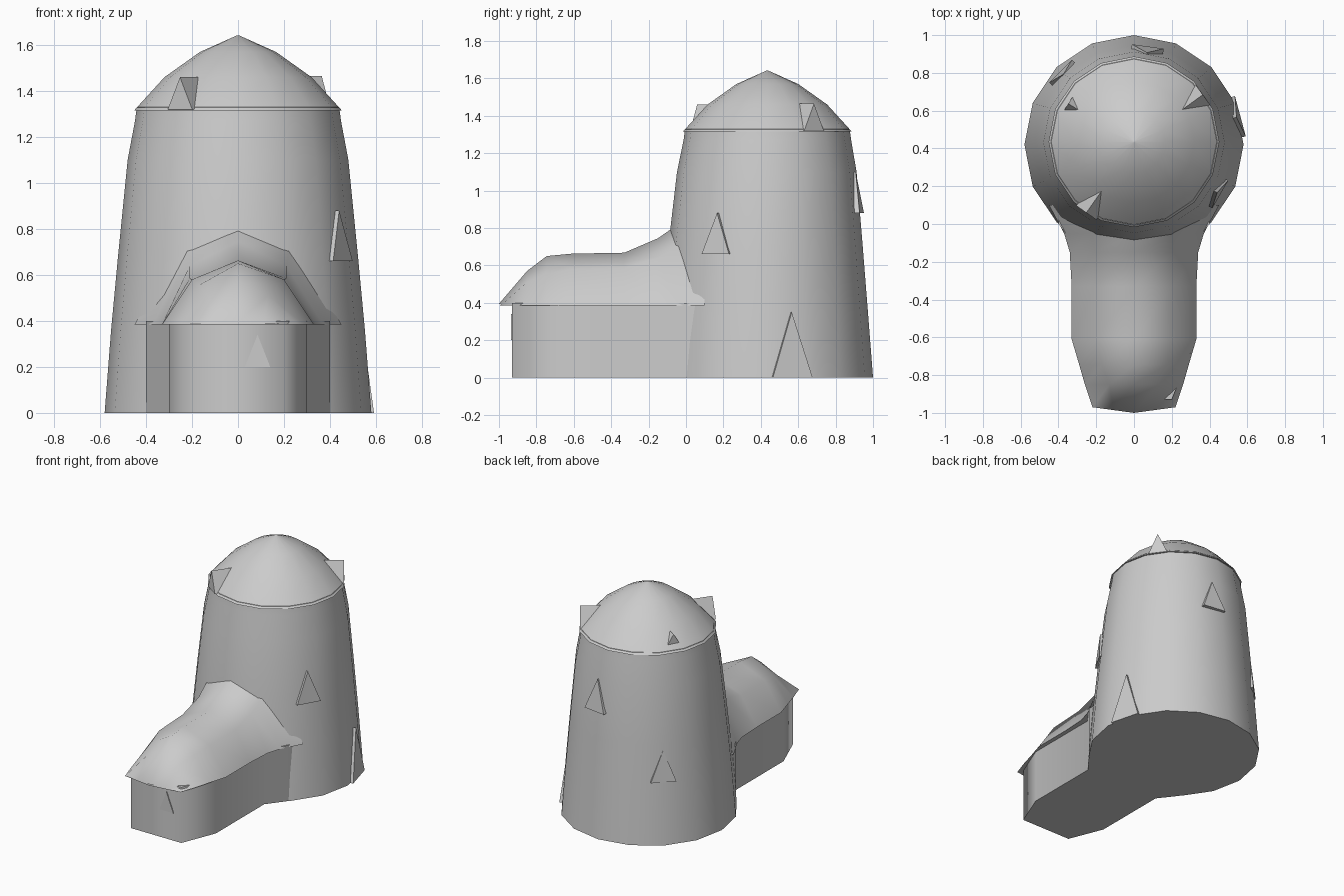
import bpy, bmesh
from math import sin, cos, pi, radians
from mathutils import Vector

cube = bpy.data.objects.get("Cube")
if cube:
    bpy.data.objects.remove(cube, do_unlink=True)

stone = bpy.data.materials.new("light_grey")
stone.use_nodes = True
stone.diffuse_color = (0.6, 0.6, 0.6, 1)
stone.node_tree.nodes["Principled BSDF"].inputs["Base Color"].default_value = (0.6, 0.6, 0.6, 1)

SIDES = 16
AXIS_Y = 0.42


def finish(name, bm, angle):
    """Turn a bmesh into a grey object with smooth shading below the angle."""
    bmesh.ops.remove_doubles(bm, verts=bm.verts, dist=0.0005)
    bmesh.ops.recalc_face_normals(bm, faces=bm.faces)
    mesh = bpy.data.meshes.new(name)
    bm.to_mesh(mesh)
    bm.free()
    mesh.materials.append(stone)
    obj = bpy.data.objects.new(name, mesh)
    bpy.context.collection.objects.link(obj)
    bpy.ops.object.select_all(action='DESELECT')
    obj.select_set(True)
    bpy.context.view_layer.objects.active = obj
    bpy.ops.object.shade_smooth_by_angle(angle=radians(angle))
    return obj


def loft(name, rings, angle=50):
    """Skin closed rings of equal length and cap both ends."""
    bm = bmesh.new()
    loops = [[bm.verts.new(p) for p in ring] for ring in rings]
    n = len(loops[0])
    for a, b in zip(loops, loops[1:]):
        for i in range(n):
            j = (i + 1) % n
            bm.faces.new((a[i], a[j], b[j], b[i]))
    bm.faces.new(loops[0])
    bm.faces.new(loops[-1])
    return finish(name, bm, angle)


def circle(r, z, cy):
    return [(r * cos(2 * pi * i / SIDES), cy + r * sin(2 * pi * i / SIDES), z)
            for i in range(SIDES)]


def around(deg, r, side, z):
    """Point on the tower: angle, radius, sideways offset, height."""
    a = radians(deg)
    out, along = Vector((cos(a), sin(a), 0)), Vector((-sin(a), cos(a), 0))
    return Vector((0, AXIS_Y, z)) + out * r + along * side


def triangle_plate(name, deg, z0, z1, half, r0, r1, depth=0.06):
    """Triangular opening set on the tower wall, leaning with it."""
    rings = [[around(deg, r0 - d, -half, z0), around(deg, r0 - d, half, z0),
              around(deg, r1 - d, 0, z1)] for d in (0, depth)]
    return loft(name, rings, 30)


# Tower wall, tapering towards the eaves
loft("tower_wall", [circle(r, z, cy) for r, z, cy in (
    (0.58, 0, 0.42), (0.552, 0.36, 0.42), (0.52, 0.7, 0.425),
    (0.48, 1.1, 0.432), (0.448, 1.27, 0.435), (0.44, 1.33, 0.435))])

# Tower roof, a soft bell-shaped cone
loft("tower_roof", [circle(r, z, 0.435) for r, z in (
    (0.452, 1.315), (0.32, 1.46), (0.165, 1.57), (0.004, 1.642))])

# Gabled dormers on the tower roof
for name, deg, r, top in (("right_dormer", 235, 0.44, 1.46),
                          ("back_left_dormer", 36, 0.45, 1.465),
                          ("back_right_dormer", 148, 0.41, 1.43)):
    loft(name, [[around(deg, q, -0.065, 1.32), around(deg, q, 0.065, 1.32),
                 around(deg, q, 0, top)] for q in (r, 0.22)], 30)

# Openings on the tower
triangle_plate("side_door", 15, 0, 0.35, 0.11, 0.583, 0.562)
triangle_plate("side_window", -30, 0.66, 0.88, 0.085, 0.527, 0.508)
triangle_plate("back_window", 82, 0.88, 1.1, 0.085, 0.525, 0.492)
triangle_plate("back_right_window", 135, 0.44, 0.66, 0.085, 0.55, 0.528)

# House wall, chamfered at the front and flaring into the tower
half_plan = [(0.2, -0.93), (0.3, -0.68), (0.3, -0.13), (0.4, 0), (0.4, 0.3)]
plan = half_plan + [(-x, y) for x, y in reversed(half_plan)]
loft("house_wall", [[(x, y, z) for x, y in plan] for z in (0, 0.4)], 75)

# House roof: each station is y, eave half width, shoulder half width,
# shoulder height, ridge height
EAVE = 0.385
stations = [(-0.97, 0.22, 0.11, 0.39, 0.395), (-0.85, 0.26, 0.13, 0.51, 0.57),
            (-0.745, 0.29, 0.17, 0.555, 0.65), (-0.61, 0.33, 0.2, 0.58, 0.663),
            (-0.33, 0.33, 0.21, 0.585, 0.668), (-0.15, 0.34, 0.21, 0.64, 0.745),
            (-0.05, 0.37, 0.22, 0.7, 0.815), (0.1, 0.45, 0.23, 0.75, 0.88)]
rings = []
for i, (y, eave, shoulder, sz, rz) in enumerate(stations):
    tip = 0.03 if i == 0 else 0
    rings.append([(-eave, y, EAVE), (-shoulder, y - tip / 2, sz), (0, y - tip, rz),
                  (shoulder, y - tip / 2, sz), (eave, y, EAVE), (0, y - tip, EAVE)])
loft("house_roof", rings, 55)

# Small window on the house front
loft("house_window", [[(0.03, y, 0.2), (0.14, y, 0.2), (0.085, y, 0.34)]
                      for y in (-0.936, -0.91)], 30)
